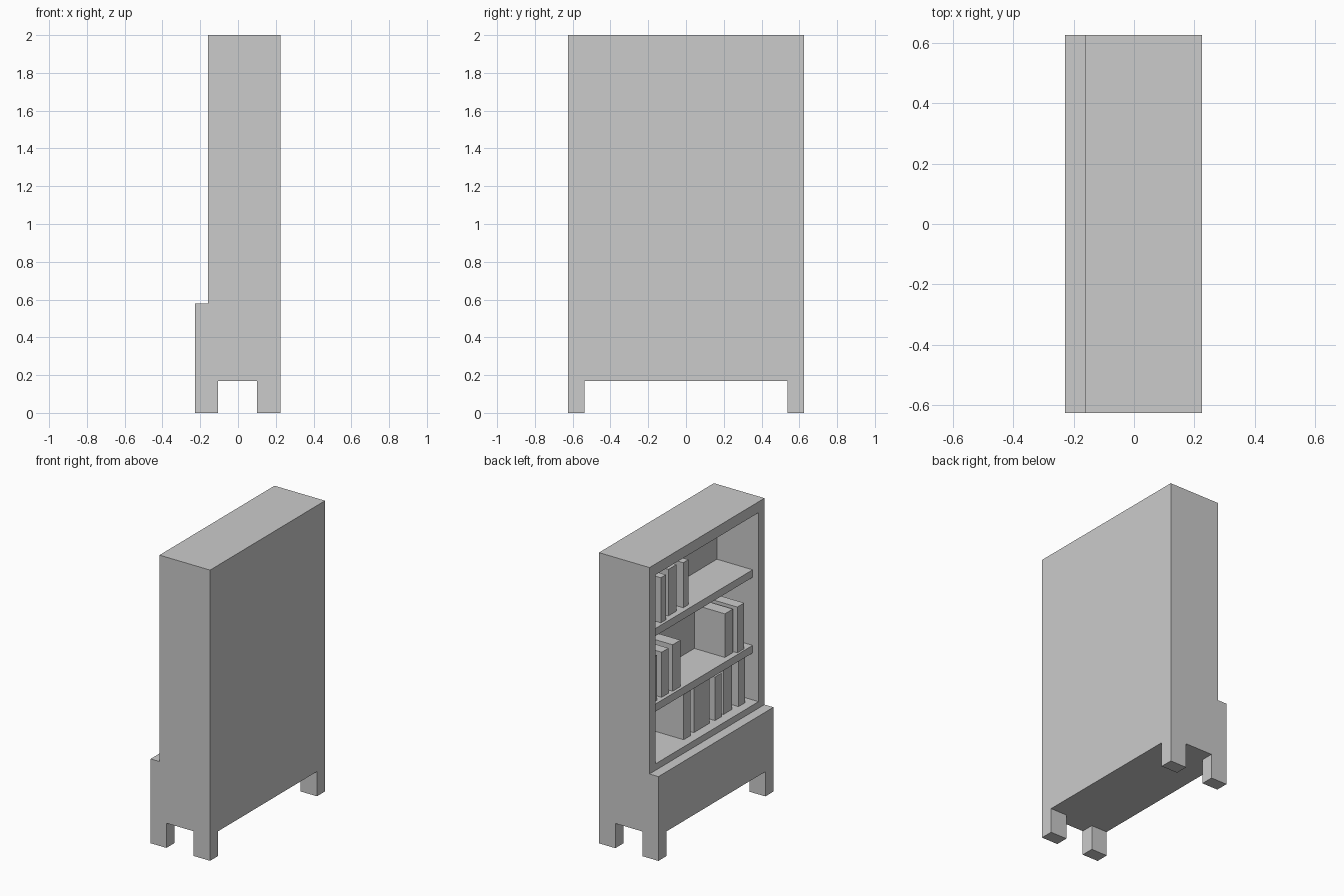
import bpy, bmesh
from mathutils import Vector

if "Cube" in bpy.data.objects:
    bpy.data.objects.remove(bpy.data.objects["Cube"])


def box(name, x, y, z):
    """Box object from (min, max) ranges."""
    bm = bmesh.new()
    bmesh.ops.create_cube(bm, size=1)
    for v in bm.verts:
        v.co = Vector([r[0] if c < 0 else r[1] for c, r in zip(v.co, (x, y, z))])
    mesh = bpy.data.meshes.new(name)
    bm.to_mesh(mesh)
    bm.free()
    ob = bpy.data.objects.new(name, mesh)
    bpy.context.collection.objects.link(ob)
    return ob


HALF_W, INNER = 0.625, 0.56
BACK = 0.157                      # inner back wall
FLOOR, MID, TOP = 0.625, 1.0, 1.52  # heights the books stand on

# Base block
box("base", (-0.228, 0.225), (-HALF_W, HALF_W), (0.17, 0.58))

# Four legs, mirrored across y
for x, label in (((-0.228, -0.107), "front"), ((0.10, 0.225), "rear")):
    leg = box(label + "_leg", x, (0.537, HALF_W), (0, 0.17))
    pivot = leg.modifiers.new("Mirror", "MIRROR")
    pivot.use_axis = (False, True, False)

# Cabinet: box with a recess pushed into its -x face
cabinet = box("cabinet", (-0.16, 0.225), (-HALF_W, HALF_W), (0.58, 2.0))
bm = bmesh.new()
bm.from_mesh(cabinet.data)
bm.normal_update()
face = min(bm.faces, key=lambda f: f.calc_center_median().x)
bmesh.ops.inset_region(bm, faces=[face], thickness=0.05)
for v in face.verts:
    v.co.y = INNER if v.co.y > 0 else -INNER
    v.co.z = 1.925 if v.co.z > 1.2 else FLOOR
pushed = bmesh.ops.extrude_discrete_faces(bm, faces=[face])["faces"][0]
for v in pushed.verts:
    v.co.x = BACK
bm.normal_update()
bm.to_mesh(cabinet.data)
bm.free()

# Shelves
for name, z in (("middle_shelf", MID), ("upper_shelf", TOP)):
    box(name, (-0.115, BACK), (-INNER, INNER), (z - 0.052, z))

# Books per shelf: (highest y, thickness, height, front x)
rows = {
    TOP: [(0.53, 0.07, 0.31, -0.09), (0.409, 0.055, 0.31, -0.095),
          (0.299, 0.087, 0.32, -0.075), (0.147, 0.055, 0.31, -0.082)],
    MID: [(0.52, 0.075, 0.31, -0.09), (0.393, 0.075, 0.31, -0.09),
          (0.281, 0.085, 0.32, -0.095),
          (-0.315, 0.087, 0.30, -0.075), (-0.415, 0.075, 0.315, -0.1)],
    FLOOR: [(0.168, 0.075, 0.31, -0.1), (0.047, 0.085, 0.31, -0.092),
            (-0.038, 0.087, 0.31, -0.092), (-0.175, 0.072, 0.3, -0.098),
            (-0.278, 0.095, 0.31, -0.09), (-0.428, 0.072, 0.315, -0.1)],
}
for z, books in rows.items():
    for y, thick, height, front in books:
        box("book", (front, BACK), (y - thick, y), (z, z + height))
